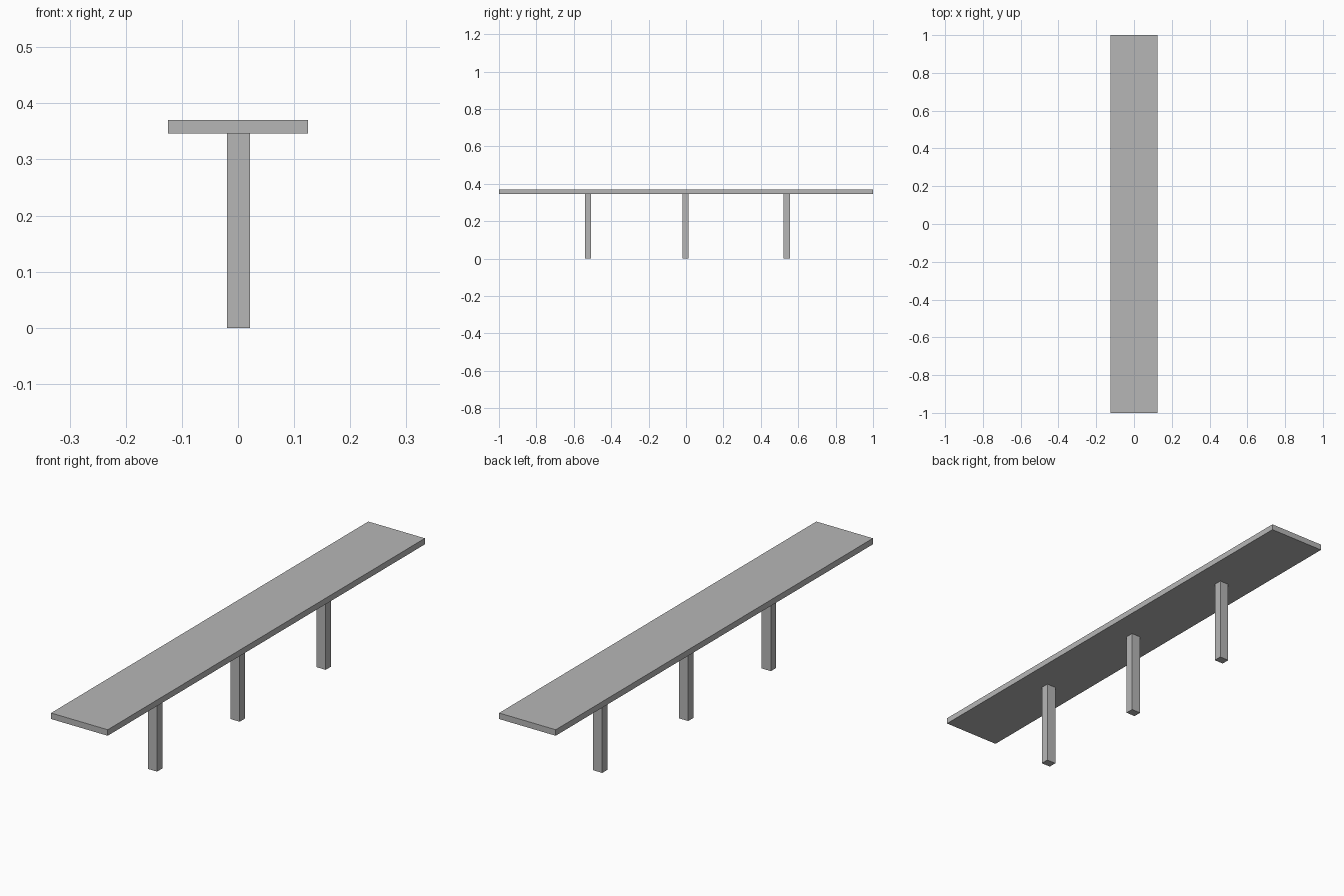
import bpy

# Remove the default cube
if "Cube" in bpy.data.objects:
    bpy.data.objects.remove(bpy.data.objects["Cube"], do_unlink=True)

# Single grey material
GREY = (0.47, 0.47, 0.47, 1.0)
grey = bpy.data.materials.new("plain_grey")
grey.use_nodes = True
grey.diffuse_color = GREY
grey.node_tree.nodes["Principled BSDF"].inputs["Base Color"].default_value = GREY


def box(name, center, size):
    bpy.ops.mesh.primitive_cube_add(size=1, location=center)
    obj = bpy.context.object
    obj.name = name
    obj.scale = size
    bpy.ops.object.transform_apply(location=False, rotation=False, scale=True)
    obj.data.materials.append(grey)
    return obj


TOP, UNDERSIDE = 0.37, 0.346

# Long flat seat plank
box("seat", (0, 0, (TOP + UNDERSIDE) / 2), (0.25, 2.0, TOP - UNDERSIDE))

# Row of three posts under the plank
for name, y in (("front_leg", -0.524), ("middle_leg", -0.003), ("back_leg", 0.539)):
    box(name, (0.001, y, UNDERSIDE / 2), (0.041, 0.034, UNDERSIDE))
